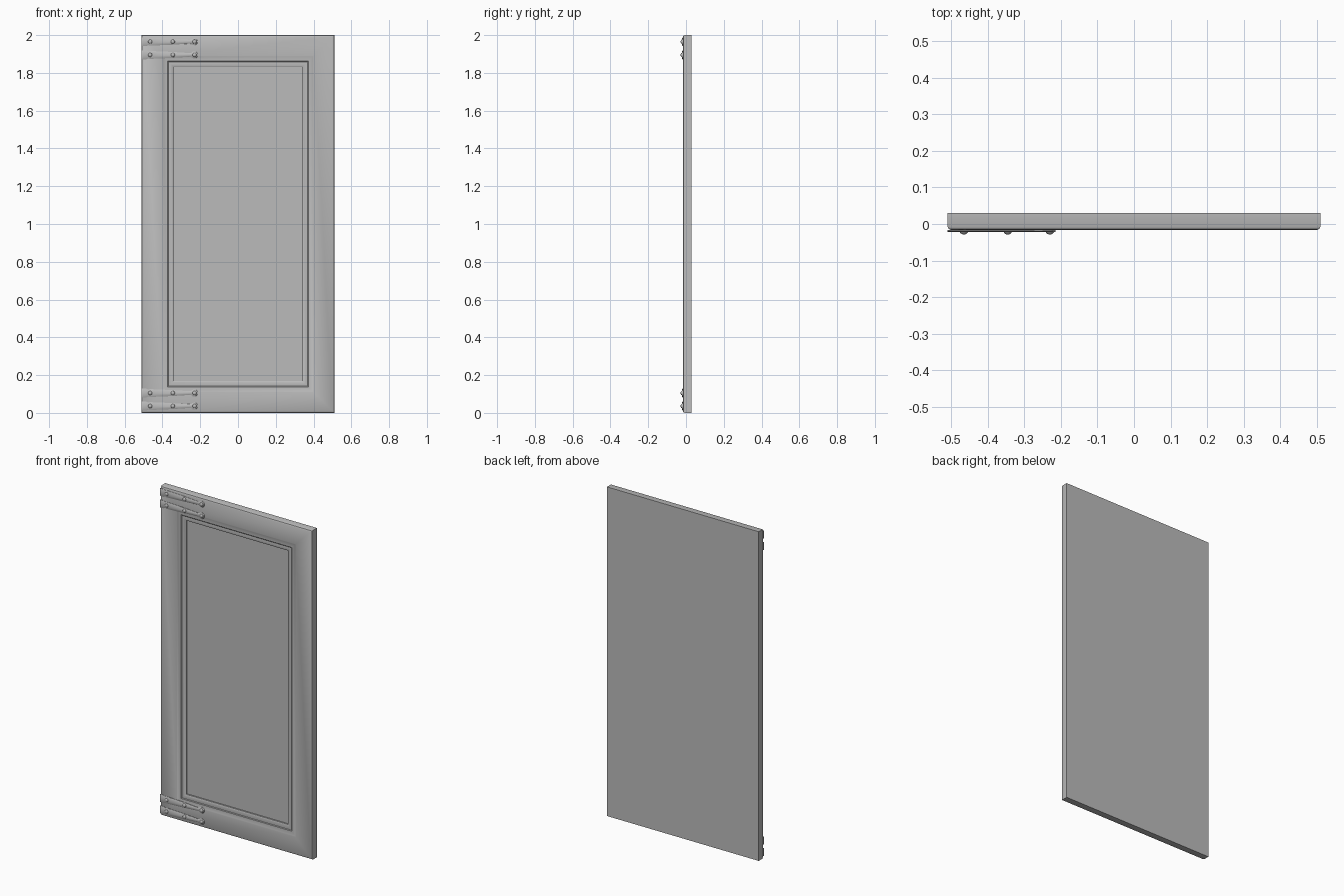
import bpy, bmesh, math
from mathutils import Matrix

if "Cube" in bpy.data.objects:
    bpy.data.objects.remove(bpy.data.objects["Cube"], do_unlink=True)

grey = bpy.data.materials.new("plain grey")
grey.use_nodes = True
COLOUR = (0.5, 0.5, 0.5, 1)
grey.diffuse_color = COLOUR
grey.node_tree.nodes["Principled BSDF"].inputs["Base Color"].default_value = COLOUR

HALF_W, HEIGHT, BACK, FRONT = 0.51, 2.0, 0.03, -0.017


def finish(bm, name, angle=30):
    bmesh.ops.recalc_face_normals(bm, faces=bm.faces)
    mesh = bpy.data.meshes.new(name)
    bm.to_mesh(mesh)
    bm.free()
    mesh.materials.append(grey)
    obj = bpy.data.objects.new(name, mesh)
    bpy.context.collection.objects.link(obj)
    bpy.ops.object.select_all(action='DESELECT')
    obj.select_set(True)
    bpy.context.view_layer.objects.active = obj
    bpy.ops.object.shade_smooth_by_angle(angle=math.radians(angle))
    return obj


def bridge(bm, a, b):
    for i in range(len(a)):
        j = (i + 1) % len(a)
        bm.faces.new((a[i], a[j], b[j], b[i]))


# Door: nested rectangles from the back, round the rim, to the sunken panel
def build_door():
    bm = bmesh.new()
    profile = [(0, BACK), (0, FRONT + 0.010), (0.003, FRONT + 0.004), (0.010, FRONT),
               (0.110, FRONT), (0.114, FRONT + 0.002), (0.138, FRONT + 0.002),
               (0.142, FRONT + 0.005), (0.152, FRONT + 0.004), (0.162, FRONT + 0.006),
               (0.168, FRONT + 0.009), (0.168, FRONT + 0.018)]
    rings = []
    for inset, y in profile:
        x, low, high = HALF_W - inset, inset, HEIGHT - inset
        rings.append([bm.verts.new(p) for p in
                      ((-x, y, low), (x, y, low), (x, y, high), (-x, y, high))])
    for a, b in zip(rings, rings[1:]):
        bridge(bm, a, b)
    bm.faces.new(rings[0])
    bm.faces.new(rings[-1])
    finish(bm, "cabinet_door")


# Hinge strap: tapering outline with a round end, domed towards the front
def build_strap(name, z):
    bm = bmesh.new()
    half = [(-0.51, 0.023), (-0.485, 0.023), (-0.475, 0.018), (-0.465, 0.021),
            (-0.445, 0.020), (-0.35, 0.016), (-0.26, 0.010), (-0.248, 0.011),
            (-0.24, 0.017), (-0.228, 0.019), (-0.219, 0.014), (-0.214, 0.006)]
    outline = half + [(x, -h) for x, h in reversed(half)]
    rings = []
    for y, scale in ((FRONT + 0.001, 1), (FRONT - 0.002, 1), (FRONT - 0.005, 0.6)):
        rings.append([bm.verts.new((x, y, z + h * scale)) for x, h in outline])
    for a, b in zip(rings, rings[1:]):
        bridge(bm, a, b)
    bm.faces.new(rings[0])
    bm.faces.new(rings[-1])
    finish(bm, name, 50)


# Rivets: flattened domes along each strap
def build_rivets(name, z):
    bm = bmesh.new()
    for x in (-0.465, -0.345, -0.23):
        place = Matrix.Translation((x, FRONT - 0.004, z)) @ Matrix.Diagonal((1, 0.7, 1, 1))
        bmesh.ops.create_uvsphere(bm, u_segments=16, v_segments=8, radius=0.011, matrix=place)
    finish(bm, name, 60)


build_door()
for level, z in (("top", 1.965), ("upper", 1.895), ("lower", 0.105), ("bottom", 0.036)):
    build_strap(level + "_hinge_strap", z)
    build_rivets(level + "_hinge_rivets", z)
